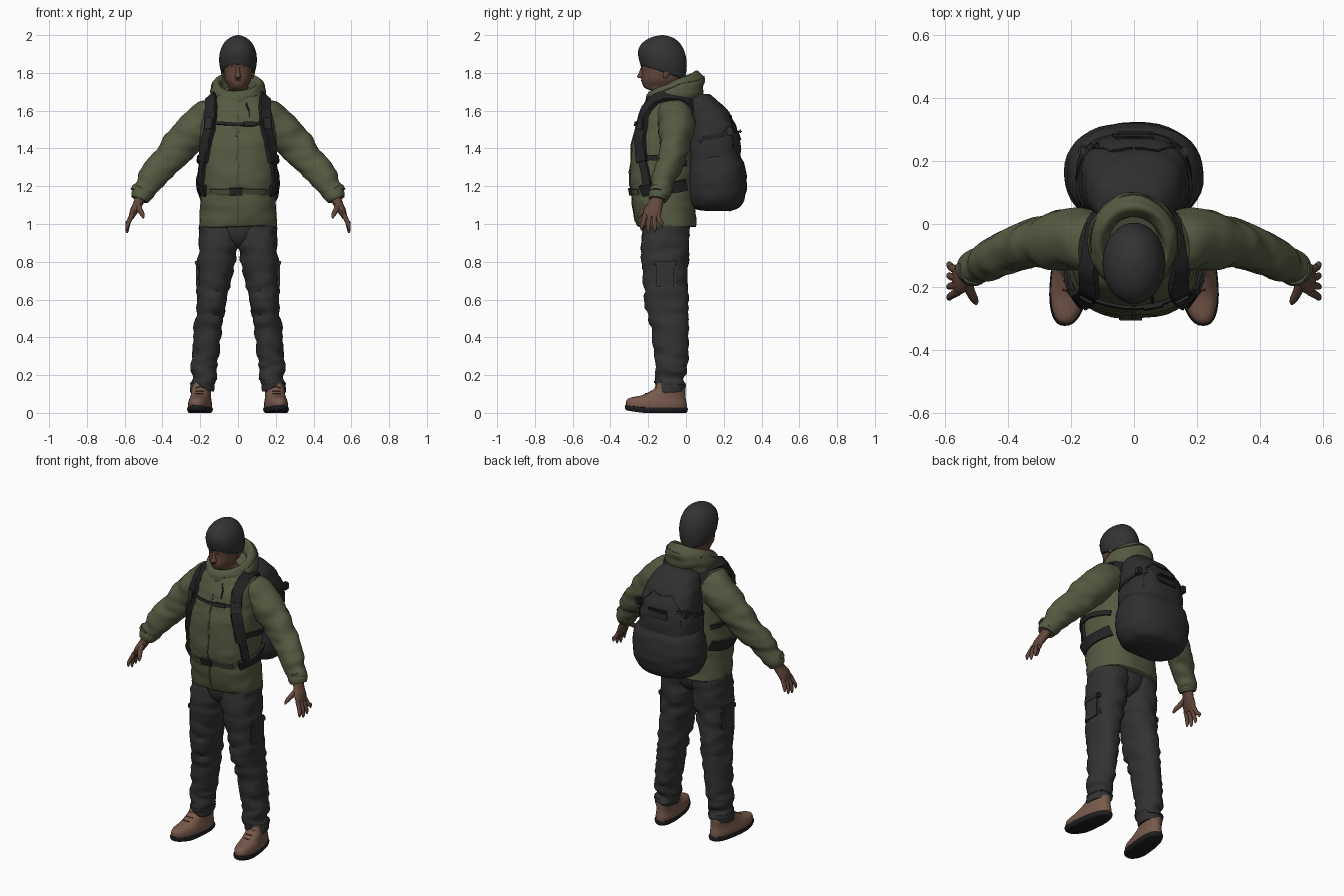
import bpy, bmesh, math
from mathutils import Vector, noise
from mathutils.bvhtree import BVHTree

if "Cube" in bpy.data.objects:
    bpy.data.objects.remove(bpy.data.objects["Cube"])


def material(name, *rgb):
    m = bpy.data.materials.new(name)
    m.use_nodes = True
    m.diffuse_color = (*rgb, 1)
    m.node_tree.nodes["Principled BSDF"].inputs["Base Color"].default_value = (*rgb, 1)
    return m


OLIVE = material("olive jacket", .09, .102, .053)
TRIM = material("dark olive trim", .065, .074, .04)
CLOTH = material("charcoal trousers", .032, .032, .033)
KNIT = material("charcoal knit", .033, .033, .034)
PACK = material("black pack fabric", .028, .028, .029)
STRAP = material("black webbing", .018, .018, .019)
SKIN = material("brown skin", .125, .064, .044)
DARK = material("dark brown features", .05, .025, .018)
LEATHER = material("brown leather", .185, .1, .07)
RUBBER = material("black rubber", .013, .013, .013)


def skin(name, rings, mat, fold=0, mirror=False, post=None):
    """Bridge rings of points into one closed, smooth object."""
    bm = bmesh.new()
    loops = [[bm.verts.new(post(p) if post else p) for p in r] for r in rings]
    n = len(loops[0])
    for a, b in zip(loops, loops[1:]):
        for i in range(n):
            bm.faces.new((a[i], a[(i + 1) % n], b[(i + 1) % n], b[i]))
    bm.faces.new(loops[0])
    bm.faces.new(loops[-1])
    bmesh.ops.recalc_face_normals(bm, faces=bm.faces)
    bm.normal_update()
    if fold:  # cloth creases, tighter vertically than around
        for v in bm.verts:
            c = v.co
            v.co = c + v.normal * fold * noise.noise((c.x * 9, c.y * 9 + c.x * 6, c.z * 24))
    return finish(name, bm, mat, mirror)


def finish(name, bm, mat, mirror):
    me = bpy.data.meshes.new(name)
    bm.to_mesh(me)
    bm.free()
    ob = bpy.data.objects.new(name, me)
    bpy.context.collection.objects.link(ob)
    me.materials.append(mat)
    bpy.ops.object.select_all(action='DESELECT')
    ob.select_set(True)
    bpy.context.view_layer.objects.active = ob
    bpy.ops.object.shade_smooth_by_angle(angle=math.radians(45))
    if mirror:
        ob.modifiers.new("mirror", 'MIRROR')
    return ob


def spline(rows, steps):
    """Catmull-Rom through rows of equal length."""
    out = []
    for i in range(len(rows) - 1):
        a, b, c, d = (rows[min(max(i + k, 0), len(rows) - 1)] for k in (-1, 0, 1, 2))
        for s in range(steps):
            t = s / steps
            out.append([q + .5 * t * (r - p + t * (2 * p - 5 * q + 4 * r - e + t * (3 * (q - r) + e - p)))
                        for p, q, r, e in zip(a, b, c, d)])
    return out + [list(rows[-1])]


def loft(name, rows, mat, along=False, power=2, seg=28, steps=5, **kw):
    """Rows are x, y, z, radius a, radius b; flat rings, or square to the path."""
    rows = spline(rows, steps)
    pts = [Vector(r[:3]) for r in rows]
    rings = []
    for i, r in enumerate(rows):
        t = (pts[min(i + 1, len(pts) - 1)] - pts[max(i - 1, 0)]).normalized() if along else Vector((0, 0, 1))
        b = Vector((0, 1, 0))
        b = (b - t * b.dot(t)).normalized()
        a = b.cross(t)
        ring = []
        for k in range(seg):
            c, s = math.cos(math.tau * k / seg), math.sin(math.tau * k / seg)
            ring.append(pts[i] + a * math.copysign(abs(c) ** (2 / power), c) * max(r[3], .002)
                        + b * math.copysign(abs(s) ** (2 / power), s) * max(r[4], .002))
        rings.append(ring)
    return skin(name, rings, mat, **kw)


def ribbon(name, base, path, width, thick, mat, mirror=True, steps=6):
    """Strip of webbing hugging the surface of another part."""
    me = base.data
    tree = BVHTree.FromPolygons([v.co for v in me.vertices], [list(p.vertices) for p in me.polygons])
    hits = [tree.find_nearest(Vector(p))[:2] for p in spline(path, steps)]
    rings = []
    for i, (p, n) in enumerate(hits):
        t = hits[min(i + 1, len(hits) - 1)][0] - hits[max(i - 1, 0)][0]
        b = t.cross(n).normalized() * width
        rings.append([p + b + n * thick, p - b + n * thick, p - b - n * .006, p + b - n * .006])
    return skin(name, rings, mat, mirror=mirror)


def block(name, at, size, mat, mirror=True, bevel=.006):
    bm = bmesh.new()
    bmesh.ops.create_cube(bm, size=1)
    for v in bm.verts:
        v.co = Vector(at) + Vector([c * s for c, s in zip(v.co, size)])
    bmesh.ops.bevel(bm, geom=bm.edges[:], offset=bevel, segments=2, affect='EDGES')
    return finish(name, bm, mat, mirror)


# Jacket body, hood and sleeves: y front, y back, z, half width
body = [(-.25, .05, .985, .198), (-.262, .055, 1.0, .204), (-.28, .05, 1.1, .2), (-.29, .05, 1.17, .195),
        (-.3, .05, 1.25, .203), (-.288, .05, 1.4, .203), (-.268, .05, 1.5, .198), (-.245, .045, 1.58, .185),
        (-.22, .035, 1.64, .162), (-.2, .03, 1.675, .125), (-.18, .02, 1.7, .085)]
jacket = loft("jacket_body", [(0, (f + b) / 2, z, w, (b - f) / 2) for f, b, z, w in body], OLIVE,
              power=2.5, seg=48, fold=.008)
hood = loft("hood_collar", [(0, y, z, w, d) for y, z, w, d in
                            [(-.06, 1.59, .125, .125), (-.058, 1.64, .145, .15), (-.06, 1.69, .147, .157),
                             (-.067, 1.735, .135, .142), (-.068, 1.757, .114, .122), (-.068, 1.745, .094, .102),
                             (-.068, 1.7, .08, .09)]], OLIVE, seg=40, fold=.01,
            post=lambda p: p + Vector((0, 0, .43 * (p.y + .065))))
sleeve = loft("sleeves", [(.13, -.06, 1.56, .112, .1), (.2, -.05, 1.525, .102, .096), (.3, -.06, 1.42, .093, .079),
                          (.38, -.08, 1.33, .084, .07), (.45, -.112, 1.25, .073, .063), (.497, -.137, 1.18, .061, .057),
                          (.515, -.145, 1.145, .05, .05)], OLIVE, along=True, fold=.014, steps=7, mirror=True)
loft("sleeve_cuffs", [(.503, -.138, 1.168, .054, .053), (.513, -.145, 1.148, .055, .054),
                      (.521, -.149, 1.128, .046, .047)], OLIVE, along=True, mirror=True)
ribbon("cuff_tabs", sleeve, [(.5, -.22, 1.17), (.56, -.19, 1.2), (.58, -.12, 1.2)], .012, .005, OLIVE)
ribbon("front_zip", jacket, [(0, -.4, z / 100) for z in range(99, 166, 6)], .006, .003, TRIM, mirror=False)
ribbon("drawcord", jacket, [(.05, -.25, 1.66), (.06, -.26, 1.62), (.062, -.27, 1.57)], .004, .007, STRAP, mirror=False)
ribbon("hood_seam", hood, [(.01, -.3, 1.66), (.1, -.22, 1.69), (.16, -.07, 1.74), (.1, .1, 1.79), (0, .12, 1.8)],
       .004, .003, TRIM)

# Head, face and knitted hat
head = loft("head", [(0, -.09, 1.6, .06, .06), (0, -.1, 1.69, .06, .065), (0, -.137, 1.722, .049, .083),
                     (0, -.135, 1.76, .068, .1), (0, -.128, 1.81, .076, .106), (0, -.125, 1.86, .08, .112),
                     (0, -.125, 1.93, .07, .09)], SKIN, power=2.2, seg=36)
loft("nose", [(0, -.222, 1.768, .006, .006), (0, -.234, 1.778, .018, .024), (0, -.232, 1.795, .013, .02),
              (0, -.23, 1.825, .008, .01), (0, -.228, 1.845, .008, .004)], SKIN, seg=12)
loft("ears", [(.074, -.11, 1.77, .006, .008), (.08, -.105, 1.79, .008, .016), (.083, -.1, 1.825, .008, .02)],
     SKIN, seg=12, mirror=True)
ribbon("eyebrows", head, [(.014, -.3, 1.838), (.035, -.3, 1.845), (.06, -.27, 1.836)], .004, .005, DARK)
ribbon("eyes", head, [(.02, -.3, 1.82), (.046, -.3, 1.82)], .004, .002, DARK)
ribbon("mouth", head, [(-.024, -.3, 1.752), (0, -.3, 1.754), (.024, -.3, 1.752)], .004, .004, DARK, mirror=False)
loft("knit_hat", [(0, -.125, z, w, d) for z, w, d in
                  [(1.805, .086, .112), (1.82, .094, .121), (1.87, .1, .129), (1.92, .093, .121), (1.96, .073, .096),
                   (1.985, .045, .062), (1.996, .02, .028), (2.0, .003, .003)]], KNIT, seg=36,
     post=lambda p: p - Vector((0, 0, .33 * (p.y + .125) * min(1, (2 - p.z) / .17))))

# Hands
loft("palms", [(.515, -.148, 1.145, .03, .033), (.531, -.16, 1.105, .025, .038), (.55, -.175, 1.07, .022, .047),
               (.565, -.183, 1.035, .014, .044)], SKIN, along=True, seg=16, mirror=True)
for i, name in enumerate(("index", "middle", "ring", "little")):
    y, tip = -.216 + i * .023, (.967, .952, .96, .985)[i]
    loft(name + "_fingers", [(.56, y, 1.05, .013, .013), (.579, y - .01 + i * .006, 1.01, .012, .012),
                             (.587, y - .018 + i * .012, tip + .02, .01, .01),
                             (.587, y - .02 + i * .013, tip, .004, .004)], SKIN, along=True, seg=10, mirror=True)
loft("thumbs", [(.535, -.17, 1.11, .018, .02), (.52, -.215, 1.075, .015, .015), (.506, -.242, 1.05, .012, .012),
                (.501, -.254, 1.03, .004, .004)], SKIN, along=True, seg=10, mirror=True)

# Trousers
leg = loft("trouser_legs", [(.187, -.085, .115, .058, .07), (.186, -.083, .135, .065, .08), (.183, -.083, .17, .062, .076),
                            (.178, -.08, .23, .068, .086), (.172, -.078, .3, .068, .088), (.157, -.087, .45, .074, .098),
                            (.138, -.105, .6, .08, .115), (.122, -.108, .75, .096, .118), (.106, -.11, .88, .103, .127),
                            (.1, -.108, 1.0, .1, .128)], CLOTH, power=2.2, seg=36, steps=7, fold=.016, mirror=True)
loft("trouser_seat", [(0, -.108, .87, .02, .06), (0, -.108, .9, .06, .1), (0, -.108, .95, .11, .122),
                      (0, -.108, 1.03, .14, .128)], CLOTH, power=2.5, seg=40)
block("cargo_pockets", (.206, -.11, .73), (.034, .12, .15), CLOTH, bevel=.014)
block("cargo_flaps", (.209, -.11, .795), (.036, .128, .04), CLOTH, bevel=.01)
ribbon("ankle_cords", leg, [(.187 + .12 * math.cos(a / 4), -.083 + .12 * math.sin(a / 4), .165) for a in range(26)],
       .005, .003, CLOTH, steps=2)


# Boots, toes turned out and slightly raised
def toe_out(p):
    return p + Vector((-p.y * .11, 0, .15 * max(0, -p.y - .23)))


boot = loft("boots", [(.184, y, z, w, d) for y, z, w, d in
                      [(-.157, .018, .058, .16), (-.157, .045, .06, .161), (-.15, .068, .056, .15),
                       (-.117, .094, .051, .114), (-.087, .125, .05, .084), (-.081, .16, .045, .07)]],
            LEATHER, power=2.3, seg=36, mirror=True, post=toe_out)
loft("boot_soles", [(.184, -.157, z, w, d) for z, w, d in
                    [(0, .054, .157), (.006, .06, .164), (.02, .064, .167), (.028, .061, .164)]],
     RUBBER, power=2.4, seg=36, steps=2, mirror=True, post=toe_out)
for i in range(3):
    x, y, z = .2 + i * .003, -.155 - i * .027, .13 - i * .014
    ribbon("boot_laces_%d" % (i + 1), boot, [(x - .022, y, z), (x, y - .01, z + .012), (x + .022, y, z)],
           .003, .003, DARK, steps=3)

# Backpack: y front, y back, z, half width
main = [(.06, .22, 1.085, .12), (.01, .27, 1.12, .168), (.0, .295, 1.25, .185), (.0, .288, 1.4, .182),
        (.005, .272, 1.5, .172), (.005, .226, 1.59, .153), (.005, .17, 1.65, .125), (.03, .125, 1.682, .08)]
pack = loft("pack_body", [(0, (f + b) / 2, z, w, (b - f) / 2) for f, b, z, w in main], PACK,
            power=2.6, seg=40, fold=.008)
pouch_rows = [(.08, .23, 1.07, .11), (.025, .285, 1.09, .17), (.0, .312, 1.14, .207), (-.005, .322, 1.21, .22),
              (.0, .318, 1.28, .215), (.02, .3, 1.34, .196), (.06, .272, 1.39, .16)]
pouch = loft("pack_lower_pouch", [(0, (f + b) / 2, z, w, (b - f) / 2) for f, b, z, w in pouch_rows], PACK,
             power=2.3, seg=40, fold=.006)
ribbon("pack_lid_zip", pack, [(0, .3, 1.6), (.09, .28, 1.585), (.145, .26, 1.5), (.155, .27, 1.4)], .004, .003, STRAP)
ribbon("grab_panel", pack, [(-.065, .3, 1.475), (0, .3, 1.475), (.065, .3, 1.475)], .026, .006, STRAP, mirror=False)
block("grab_handle", (0, .287, 1.49), (.115, .018, .018), STRAP, mirror=False)
ribbon("compression_straps", pack, [(.2, .04, 1.44), (.2, .14, 1.46), (.18, .23, 1.49), (.13, .29, 1.5)],
       .011, .006, STRAP)
block("compression_buckles", (.163, .232, 1.49), (.03, .035, .045), PACK)

# Harness: shoulder straps, chest strap and hip belt
ribbon("shoulder_straps", jacket, [(.135, .07, 1.6), (.14, .03, 1.67), (.142, -.06, 1.69), (.145, -.16, 1.66),
                                   (.146, -.22, 1.6), (.155, -.24, 1.5), (.175, -.24, 1.4), (.19, -.235, 1.33)],
       .031, .02, STRAP)
ribbon("strap_tails", jacket, [(.185, -.24, 1.36), (.196, -.22, 1.28), (.2, -.205, 1.18)], .022, .013, STRAP)
ribbon("side_straps", jacket, [(.195, -.23, 1.35), (.21, -.16, 1.35), (.21, -.06, 1.33), (.2, .03, 1.32)],
       .014, .01, STRAP)
ribbon("strap_adjusters", jacket, [(.148, -.23, 1.56), (.152, -.24, 1.5)], .022, .027, PACK)
ribbon("chest_strap", jacket, [(x / 20, 3 * (x / 20) ** 2 - .27, 1.53) for x in range(-3, 4)], .008, .01, STRAP,
       mirror=False)
ribbon("chest_buckle", jacket, [(.03, -.268, 1.53), (.09, -.255, 1.53)], .012, .015, STRAP, mirror=False)
ribbon("hip_belt", jacket, [(x / 20, 2 * (x / 20) ** 2 - .3, 1.17) for x in range(-3, 4)], .014, .008, TRIM,
       mirror=False)
ribbon("hip_pads", jacket, [(.18, -.24, 1.17), (.2, -.19, 1.18), (.205, -.1, 1.19), (.2, .03, 1.2)], .03, .019, STRAP)
ribbon("belt_buckle", jacket, [(-.045, -.3, 1.17), (.025, -.3, 1.17)], .02, .015, STRAP, mirror=False)
